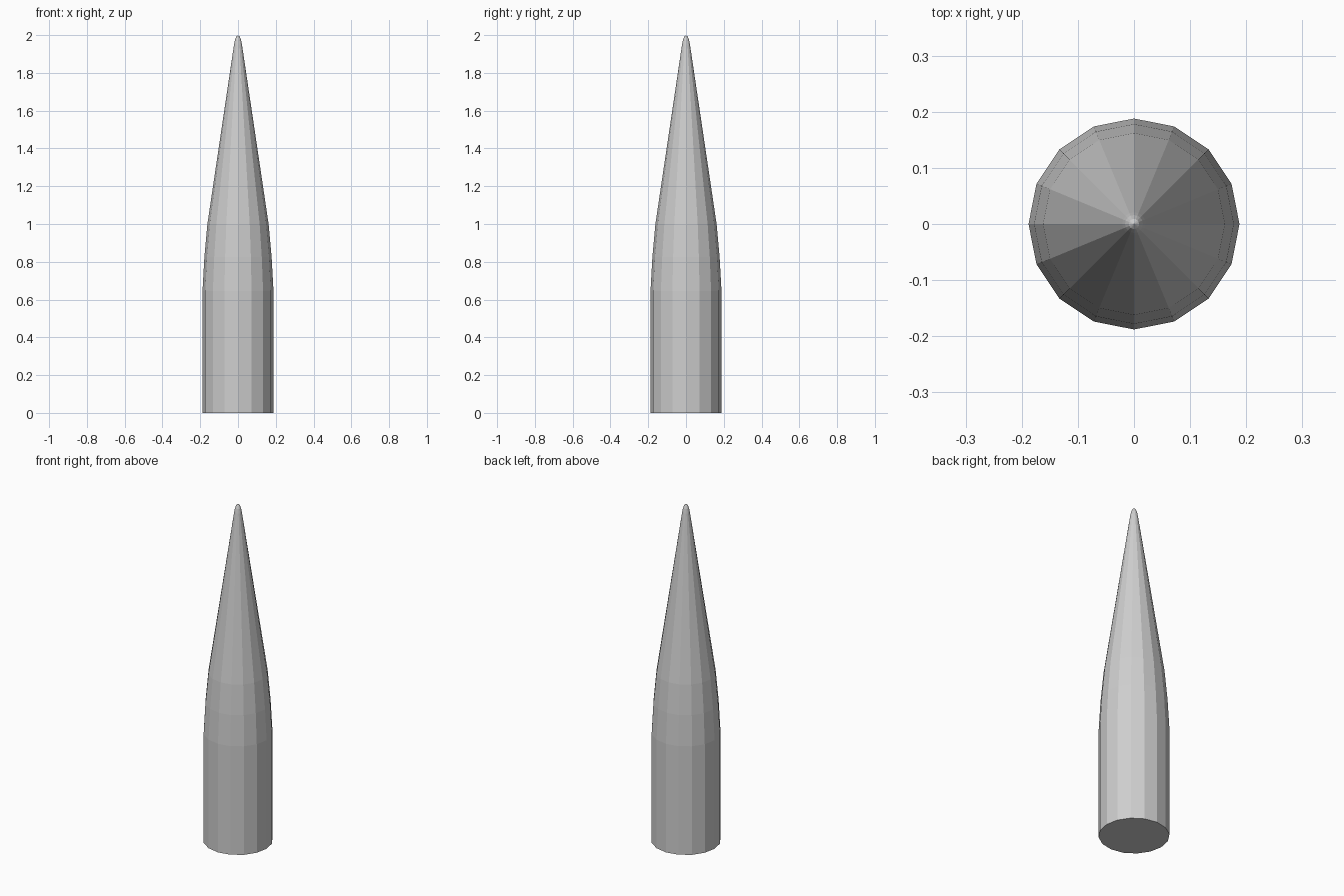
import bpy
import bmesh
from math import tau

SIDES = 16

cube = bpy.data.objects.get("Cube")
if cube:
    bpy.data.objects.remove(cube, do_unlink=True)

# Plain grey material
GREY = (0.62, 0.62, 0.62, 1)
mat = bpy.data.materials.new("light_grey")
mat.use_nodes = True
mat.diffuse_color = GREY
mat.node_tree.nodes["Principled BSDF"].inputs["Base Color"].default_value = GREY

# Half profile as (radius, height): flat base, straight wall, curved shoulder, cone, rounded tip
profile = [(0, 0), (0.188, 0), (0.188, 0.645), (0.178, 0.825), (0.162, 1.0),
           (0.021, 1.95), (0.016, 1.975), (0.009, 1.992), (0, 2)]

# Turn the profile around the vertical axis
bm = bmesh.new()
verts = [bm.verts.new((r, 0, z)) for r, z in profile]
edges = [bm.edges.new(pair) for pair in zip(verts, verts[1:])]
bmesh.ops.spin(bm, geom=verts + edges, cent=(0, 0, 0), axis=(0, 0, 1),
               angle=tau, steps=SIDES)
bmesh.ops.remove_doubles(bm, verts=bm.verts[:], dist=0.0005)

# Merge the base triangles into one flat cap
base = [f for f in bm.faces if all(v.co.z < 0.001 for v in f.verts)]
bmesh.ops.dissolve_faces(bm, faces=base, use_verts=False)
bmesh.ops.recalc_face_normals(bm, faces=bm.faces[:])

# Faceted pointed body
mesh = bpy.data.meshes.new("pointed_body")
bm.to_mesh(mesh)
bm.free()
mesh.materials.append(mat)
body = bpy.data.objects.new("pointed_body", mesh)
bpy.context.collection.objects.link(body)
